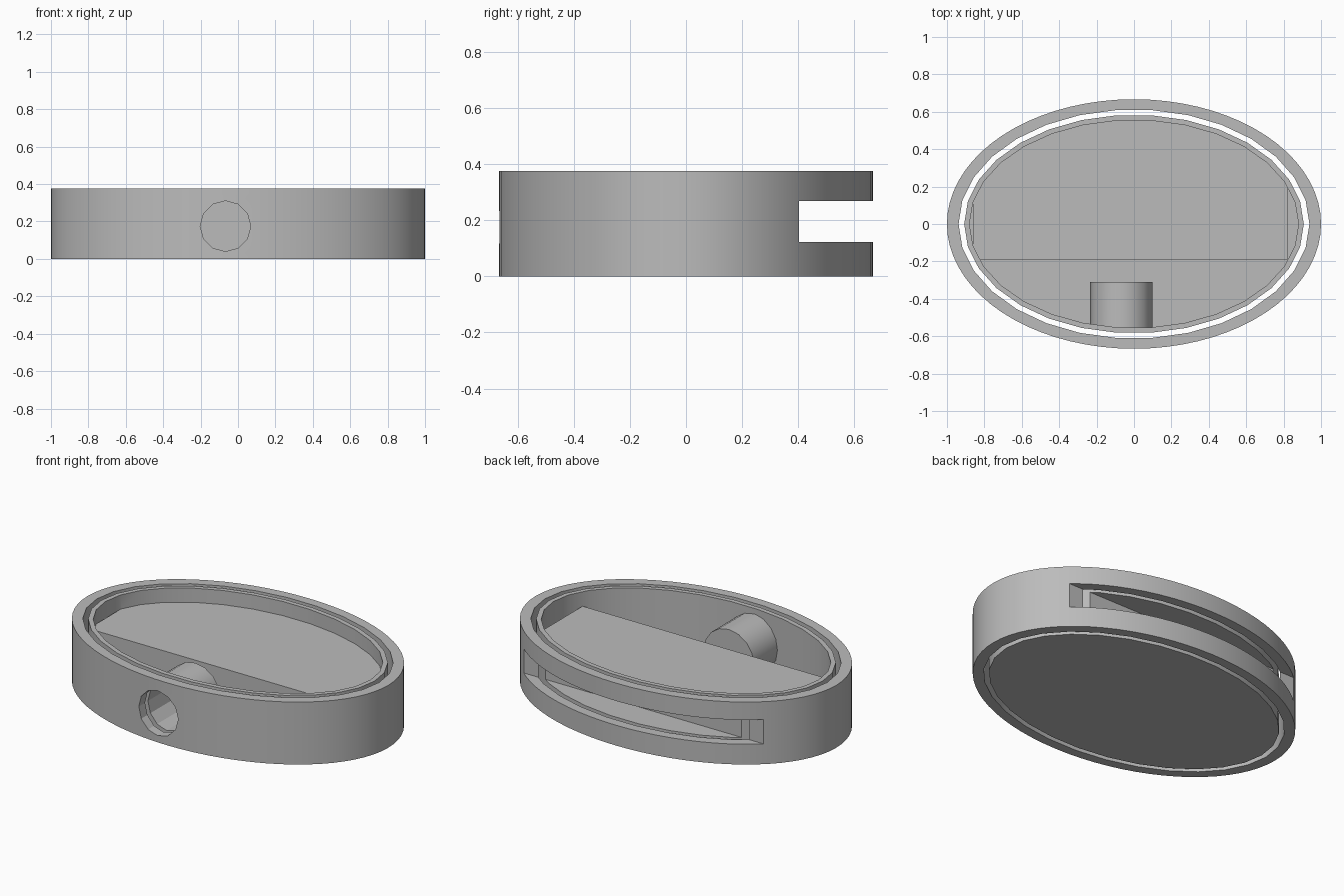
import bpy
import math

if "Cube" in bpy.data.objects:
    bpy.data.objects.remove(bpy.data.objects["Cube"], do_unlink=True)

HEIGHT = 0.375
HOLE_X, HOLE_Z = -0.067, 0.175

grey = bpy.data.materials.new("light_grey")
grey.use_nodes = True
colour = (0.5, 0.5, 0.5, 1)
grey.diffuse_color = colour
grey.node_tree.nodes["Principled BSDF"].inputs["Base Color"].default_value = colour


def finish(ob, name):
    ob.name = name
    bpy.ops.object.transform_apply(location=True, rotation=True, scale=True)
    ob.data.materials.append(grey)
    return ob


def oval(name, rx, ry, z0, z1, sides):
    """Upright elliptical solid with a vertex on the x axis."""
    bpy.ops.mesh.primitive_cylinder_add(vertices=sides, radius=1, depth=1)
    ob = bpy.context.object
    ob.rotation_euler.z = math.pi / 2
    bpy.ops.object.transform_apply(location=False, rotation=True, scale=False)
    ob.scale = (rx, ry, z1 - z0)
    ob.location.z = (z0 + z1) / 2
    return finish(ob, name)


def box(name, x0, x1, y0, y1, z0, z1):
    bpy.ops.mesh.primitive_cube_add(
        size=1, location=((x0 + x1) / 2, (y0 + y1) / 2, (z0 + z1) / 2))
    ob = bpy.context.object
    ob.scale = (x1 - x0, y1 - y0, z1 - z0)
    return finish(ob, name)


def rod(name, radius, y0, y1, sides):
    """Cylinder lying along y, centred on the front hole."""
    bpy.ops.mesh.primitive_cylinder_add(
        vertices=sides, radius=radius, depth=y1 - y0,
        location=(HOLE_X, (y0 + y1) / 2, HOLE_Z), rotation=(math.pi / 2, 0, 0))
    return finish(bpy.context.object, name)


def combine(ob, operation, tool):
    """Apply one boolean and discard the tool."""
    mod = ob.modifiers.new("boolean", "BOOLEAN")
    mod.operation = operation
    mod.solver = "EXACT"
    mod.object = tool
    bpy.context.view_layer.objects.active = ob
    bpy.ops.object.modifier_apply(modifier=mod.name)
    bpy.data.objects.remove(tool, do_unlink=True)


def cut_openings(ob):
    """Round front hole and long rear slot."""
    combine(ob, "DIFFERENCE", rod("hole_cutter", 0.135, -0.8, -0.34, 12))
    combine(ob, "DIFFERENCE", box("slot_cutter", -1.2, 1.2, 0.403, 0.9, 0.122, 0.268))


# Outer ring
ring = oval("outer_ring", 1, 0.667, 0, HEIGHT, 72)
combine(ring, "DIFFERENCE", oval("ring_bore", 0.938, 0.612, -0.1, 0.5, 30))

# Inner cup with a thin floor and wall
cup = oval("inner_cup", 0.908, 0.584, 0, HEIGHT, 30)
combine(cup, "DIFFERENCE", oval("cup_cavity", 0.88, 0.556, 0.03, 0.5, 30))

# Raised shelf and blind socket, trimmed to the cup wall
shelf = box("shelf", -0.86, 0.82, -0.19, 0.7, 0.012, 0.29)
socket = rod("socket", 0.167, -0.7, -0.31, 16)
for part in (shelf, socket):
    combine(part, "INTERSECT", oval("trim", 0.894, 0.57, -0.1, 0.5, 30))
    combine(cup, "UNION", part)

for ob in (ring, cup):
    cut_openings(ob)
    bpy.ops.object.select_all(action="DESELECT")
    ob.select_set(True)
    bpy.context.view_layer.objects.active = ob
    bpy.ops.object.shade_smooth_by_angle(angle=math.radians(25))
